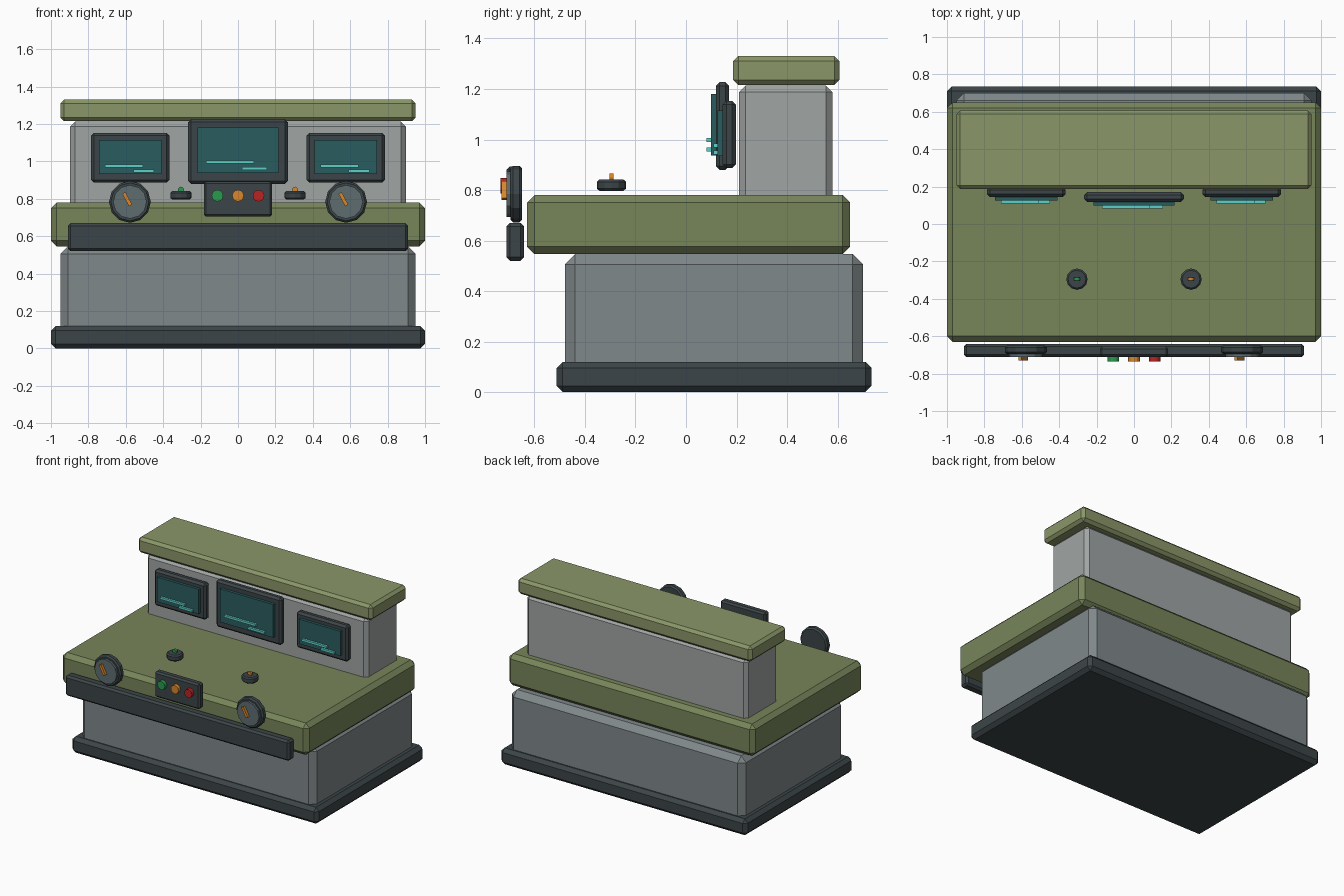
import bpy
from math import radians

if "Cube" in bpy.data.objects:
    bpy.data.objects.remove(bpy.data.objects["Cube"])


def mat(name, hexa):
    m = bpy.data.materials.new(name)
    rgb = [int(hexa[i:i + 2], 16) / 255 for i in (0, 2, 4)]
    m.diffuse_color = [((c + 0.055) / 1.055) ** 2.4 for c in rgb] + [1]
    m.use_nodes = True
    m.node_tree.nodes["Principled BSDF"].inputs["Base Color"].default_value = m.diffuse_color
    return m


DARK = mat("dark_trim", "3c4548")
STEEL = mat("steel", "80888a")
PALE = mat("pale_steel", "a0a5a4")
OLIVE = mat("olive", "77855a")
LIGHT_OLIVE = mat("light_olive", "8a9668")
GLASS = mat("screen_glass", "2a5c60")
CYAN = mat("trace_cyan", "5fd0c8")
FACE = mat("dial_face", "5f6c70")
GREEN = mat("lamp_green", "2a9a50")
ORANGE = mat("lamp_orange", "d8862c")
RED = mat("lamp_red", "b82424")


def finish(name, material, bevel):
    ob = bpy.context.object
    ob.name = name
    ob.data.materials.append(material)
    if bevel:
        b = ob.modifiers.new("chamfer", "BEVEL")
        b.width = bevel
        b.segments = 1
        b.limit_method = "ANGLE"
        b.angle_limit = radians(40)
    return ob


def box(name, x, y, z, material, bevel=0.0):
    """Chamfered box from (min, max) ranges."""
    bpy.ops.mesh.primitive_cube_add(size=1, location=[sum(r) / 2 for r in (x, y, z)])
    ob = bpy.context.object
    ob.scale = [r[1] - r[0] for r in (x, y, z)]
    bpy.ops.object.transform_apply(location=False, rotation=False, scale=True)
    return finish(name, material, bevel)


def disc(name, loc, radius, depth, material, bevel=0.0, facing_front=True):
    rot = (radians(90), 0, 0) if facing_front else (0, 0, 0)
    bpy.ops.mesh.primitive_cylinder_add(vertices=12, radius=radius, depth=depth,
                                        location=loc, rotation=rot)
    return finish(name, material, bevel)


# Main body
box("plinth", (-1, 1), (-0.513, 0.735), (0, 0.12), DARK, 0.025)
box("cabinet", (-0.95, 0.95), (-0.48, 0.70), (0.06, 0.546), STEEL, 0.04)
box("desk", (-1, 1), (-0.63, 0.65), (0.546, 0.78), OLIVE, 0.03)
box("upper_housing", (-0.897, 0.897), (0.21, 0.58), (0.74, 1.213), PALE, 0.025)
box("top_cap", (-0.95, 0.95), (0.187, 0.607), (1.215, 1.33), LIGHT_OLIVE, 0.02)

# Front rail and lamp panel
box("front_rail", (-0.91, 0.91), (-0.711, -0.641), (0.52, 0.67), DARK, 0.014)
box("lamp_panel", (-0.183, 0.183), (-0.71, -0.656), (0.705, 0.893), DARK, 0.012)
for x, m, n in ((-0.11, GREEN, "green"), (0, ORANGE, "orange"), (0.11, RED, "red")):
    disc(n + "_lamp", (x, -0.7175, 0.817), 0.031, 0.035, m)


# Screens: frame, glass and two trace bars
def screen(name, cx, w, z, front, glass_w, glass_z, bars):
    box(name + "_frame", (cx - w, cx + w), (front, front + 0.053), z, DARK, 0.015)
    box(name + "_glass", (cx - glass_w, cx + glass_w), (front - 0.02, front + 0.01), glass_z, GLASS)
    for i, (a, b, zc) in enumerate(bars):
        box(f"{name}_trace_{i}", (cx + a, cx + b), (front - 0.036, front - 0.015),
            (zc - 0.008, zc + 0.008), CYAN)


screen("centre_screen", 0, 0.266, (0.88, 1.227), 0.118, 0.216, (0.937, 1.181),
       ((-0.172, 0.086, 0.998), (0.021, 0.156, 0.961)))

for side, s in (("left", -1), ("right", 1)):
    screen(side + "_screen", s * 0.576, 0.21, (0.887, 1.153), 0.145, 0.168, (0.934, 1.115),
           ((-0.135, 0.067, 0.976), (0.016, 0.127, 0.949)))

    # Front dials with a tilted pointer
    x = s * 0.578
    disc(side + "_dial_rim", (x, -0.672, 0.784), 0.112, 0.045, DARK, 0.01)
    disc(side + "_dial_face", (x, -0.695, 0.784), 0.09, 0.03, FACE)
    pointer = box(side + "_dial_pointer", (x - 0.024, x - 0.005), (-0.73, -0.7),
                  (0.76, 0.836), ORANGE)
    pointer.rotation_euler.y = radians(-28)

    # Desk knobs with a small lamp on top
    disc(side + "_knob", (s * 0.305, -0.295, 0.819), 0.057, 0.045, DARK, 0.009, False)
    disc(side + "_knob_lamp", (s * 0.305, -0.295, 0.849), 0.016, 0.016,
         GREEN if s < 0 else ORANGE)
